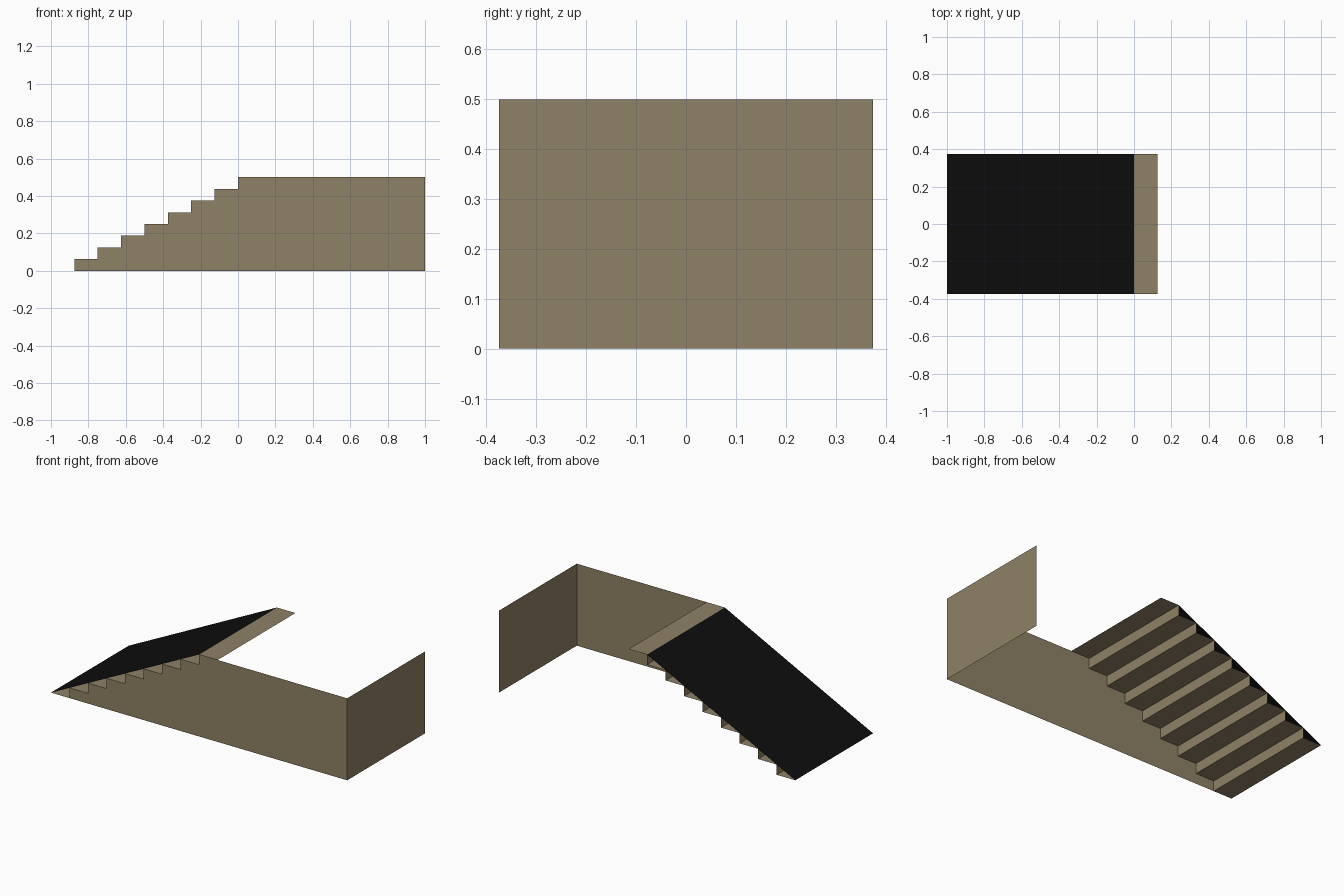
import bpy

if "Cube" in bpy.data.objects:
    bpy.data.objects.remove(bpy.data.objects["Cube"])

HALF_W = 0.375     # half width in y
STEPS = 8
RUN, RISE = 0.125, 0.0625


def make_mat(name, rgb):
    m = bpy.data.materials.new(name)
    m.diffuse_color = (*rgb, 1.0)
    m.use_nodes = True
    m.node_tree.nodes["Principled BSDF"].inputs["Base Color"].default_value = m.diffuse_color
    return m


tan = make_mat("tan_stone", (0.275, 0.219, 0.131))
black = make_mat("black", (0.004, 0.004, 0.004))


def make_obj(name, verts, faces, mat):
    me = bpy.data.meshes.new(name)
    me.from_pydata(verts, [], faces)
    me.materials.append(mat)
    me.update()
    ob = bpy.data.objects.new(name, me)
    bpy.context.collection.objects.link(ob)
    return ob


def strip(name, profile, mat):
    """Sweep an xz profile across the full width as an open sheet."""
    verts, faces = [], []
    for x, z in profile:
        verts += [(x, -HALF_W, z), (x, HALF_W, z)]
    for i in range(len(profile) - 1):
        a = 2 * i
        faces.append((a, a + 2, a + 3, a + 1))
    return make_obj(name, verts, faces, mat)


# Stepped line: treads and risers from the ground to the landing edge
stairs = []
for i in range(STEPS + 1):
    x = -1 + i * RUN
    stairs += [(x, i * RISE), (x + RUN, i * RISE)]
strip("stair_treads", stairs, tan)

# Black sloped sheet resting on the step noses
strip("ramp_sheet", [(-1, 0), (0, 0.5)], black)

# Front side panel, cut along the step line
outline = [(1, 0), (1, 0.5)] + stairs[1:-1][::-1]
make_obj("front_panel", [(x, -HALF_W, z) for x, z in outline],
         [tuple(range(len(outline)))], tan)

# End panel on the right
strip("end_panel", [(1, 0.5), (1, 0)], tan)
